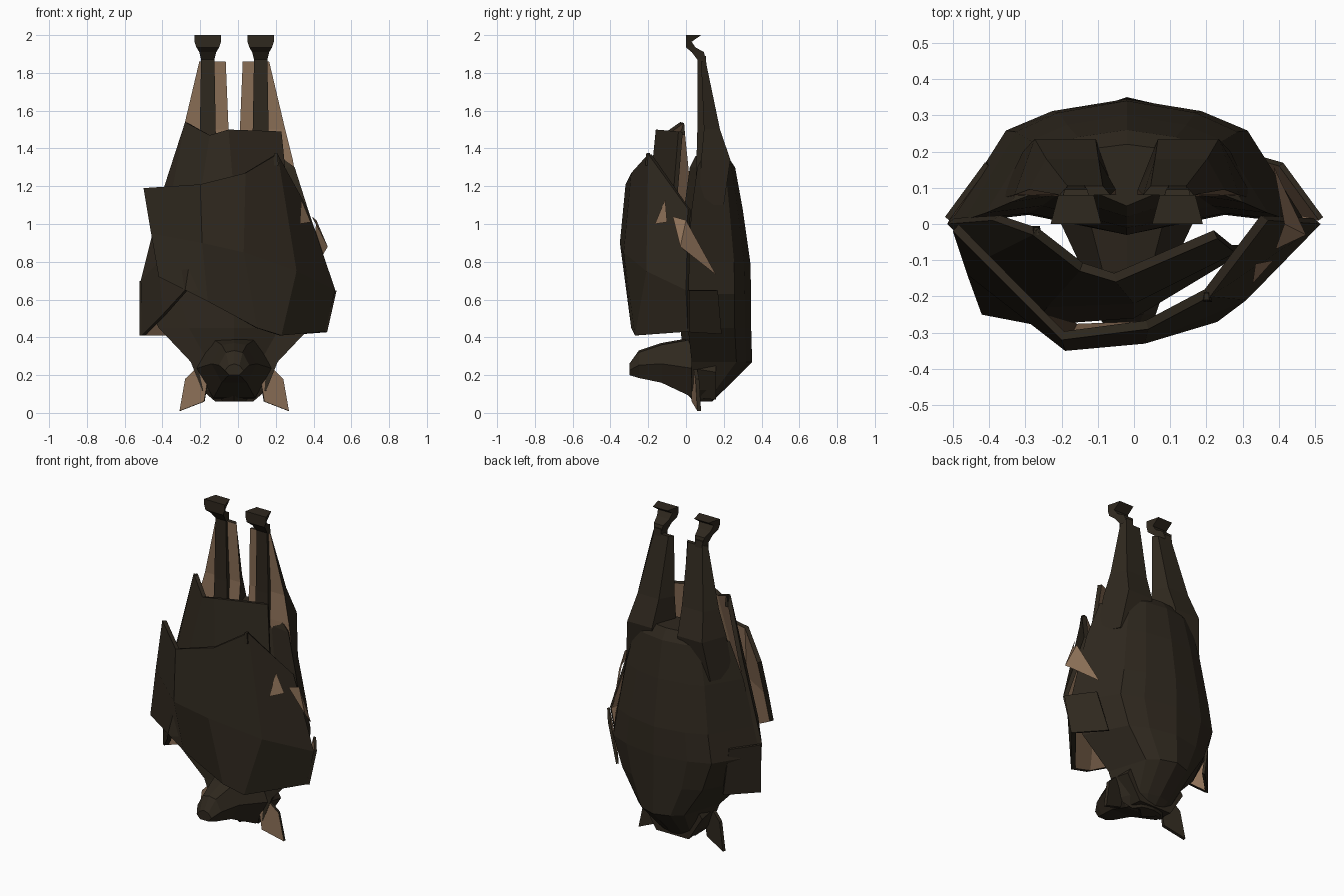
import bpy
import bmesh
from mathutils import Vector

cube = bpy.data.objects.get("Cube")
if cube:
    bpy.data.objects.remove(cube, do_unlink=True)

CENTRE = -0.02  # the body hangs slightly off the middle


def make_material(name, colour):
    mat = bpy.data.materials.new(name)
    mat.use_nodes = True
    mat.diffuse_color = (*colour, 1)
    mat.node_tree.nodes["Principled BSDF"].inputs["Base Color"].default_value = (*colour, 1)
    return mat


fur = make_material("dark brown fur", (.028, .021, .013))
skin = make_material("light brown skin", (.26, .16, .095))


def make_object(name, verts, faces, materials, closed=True):
    mesh = bpy.data.meshes.new(name)
    mesh.from_pydata([tuple(v) for v in verts], [], faces)
    for mat in materials:
        mesh.materials.append(mat)
    obj = bpy.data.objects.new(name, mesh)
    bpy.context.collection.objects.link(obj)
    if closed:
        bm = bmesh.new()
        bm.from_mesh(mesh)
        bmesh.ops.recalc_face_normals(bm, faces=bm.faces)
        bm.to_mesh(mesh)
        bm.free()
    return obj


def loft(name, rings):
    """Skin a row of equal point rings and cap both ends."""
    n = len(rings[0])
    verts = [p for ring in rings for p in ring]
    faces = [(r * n + i, r * n + (i + 1) % n, (r + 1) * n + (i + 1) % n, (r + 1) * n + i)
             for r in range(len(rings) - 1) for i in range(n)]
    faces += [tuple(range(n)), tuple(range(len(verts) - n, len(verts)))]
    return make_object(name, verts, faces, [fur])


def thin_sheet(name, verts, faces, front, back, thickness):
    """Sheet with one colour towards the front and another behind."""
    turn = 0
    for f in faces:
        a, b, c = (Vector(verts[i]) for i in f[:3])
        turn += (b - a).cross(c - a).y
    if turn > 0:
        faces = [tuple(reversed(f)) for f in faces]
    obj = make_object(name, verts, faces, [front, back], closed=False)
    solid = obj.modifiers.new("thickness", "SOLIDIFY")
    solid.thickness = thickness
    solid.offset = -1
    solid.material_offset = 1
    solid.material_offset_rim = 0 if front == fur else 1
    return obj


def wing(name, columns):
    """Wrapped wing: each column runs from its top to its bottom edge."""
    rows = len(columns[0])
    verts = [p for col in columns for p in col]
    faces = []
    for c in range(len(columns) - 1):
        for r in range(rows - 1):
            i = c * rows + r
            faces.append((i, i + 1, i + rows + 1, i + rows))
    return thin_sheet(name, verts, faces, fur, skin, .025)


# Body: rounded back, shallow chest
def body_ring(z, width, front, back):
    side = front + .01
    half = [(1, 0), (.68, .74), (.42, .9), (0, 1)]
    pts = [(x * width, side + k * (back - side)) for x, k in half]
    pts += [(-x, y) for x, y in reversed(pts[:-1])]
    pts += [(-.6 * width, front + .03), (0, front - .03), (.6 * width, front + .03)]
    return [(CENTRE + x, y, z) for x, y in pts]


body_sizes = [
    (1.36, .24, .08, .22), (1.3, .32, .05, .26), (1.08, .39, .02, .3),
    (.8, .45, 0, .34), (.63, .49, 0, .345), (.45, .4, 0, .345),
    (.27, .23, .02, .35), (.12, .17, .02, .2), (.06, .1, .07, .14),
]
loft("body", [body_ring(*s) for s in body_sizes])


# Head: rounded sections running forward to the muzzle
def head_ring(y, width, low, high):
    mid = (low + high) / 2
    pts = [(width, mid), (width * .55, high), (0, high + .01),
           (-width * .55, high), (-width, mid), (-width * .55, low), (width * .55, low)]
    return [(CENTRE + x, y, z) for x, z in pts]


loft("head", [head_ring(*s) for s in [
    (.16, .2, .07, .36), (.04, .2, .08, .39), (-.13, .12, .16, .36),
    (-.25, .08, .185, .32), (-.3, .05, .2, .25)]])


# Legs, feet and ears, repeated on both sides
def box_ring(x, half, front, back, z, taper=.7):
    return [(x - half, front, z), (x + half, front, z),
            (x + half * taper, back, z), (x - half * taper, back, z)]


for side, label in ((1, "left"), (-1, "right")):
    leg_x = CENTRE + side * .14

    # wide thigh with bare skin on its front
    thigh = loft(label + "_thigh", [box_ring(CENTRE + side * x, *s) for x, s in [
        (.19, (.16, .07, .2, 1.1, .6)), (.17, (.14, .08, .235, 1.34, .6)),
        (.15, (.12, .095, .18, 1.5, .6)), (.115, (.07, .08, .105, 1.86, .7))]])
    thigh.data.materials.append(skin)
    for face in thigh.data.polygons:
        if face.normal.y < -.7:
            face.material_index = 1

    loft(label + "_shin", [box_ring(leg_x, *s) for s in [
        (.05, .05, .12, 1.15), (.042, .06, .13, 1.5), (.035, .06, .105, 1.89)]])
    loft(label + "_foot", [box_ring(leg_x, *s) for s in [
        (.035, .06, .105, 1.87), (.045, .03, .095, 1.91), (.06, 0, .05, 1.935),
        (.07, 0, .03, 1.965), (.07, 0, .08, 2)]])

    ear = [(.13, .03, .24), (.21, .04, .23), (.26, .05, .18), (.29, .06, .01), (.16, .03, .06)]
    thin_sheet(label + "_ear", [(CENTRE + side * x, y, z) for x, y, z in ear],
               [tuple(range(len(ear)))], skin, fur, .02)

# Left wing wraps across the front, over the right one
wing("left_wing", [
    [(.37, .01, 1.08), (.515, 0, .65), (.46, .01, .43)],
    [(.21, -.2, 1.37), (.31, -.21, .75), (.23, -.27, .41)],
    [(.04, -.29, 1.27), (.03, -.33, .85), (.1, -.29, .45)],
    [(-.2, -.32, 1.21), (-.19, -.35, .9), (-.16, -.3, .59)],
    [(-.5, -.02, 1.19), (-.46, -.14, .95), (-.42, -.25, .72)],
])
wing("right_wing", [
    [(-.39, .01, 1.2), (-.515, 0, .7), (-.51, .01, .41)],
    [(-.28, -.03, 1.54), (-.42, -.1, .8), (-.4, -.12, .52)],
    [(-.15, -.13, 1.47), (-.24, -.23, .9), (-.28, -.28, .65)],
    [(-.05, -.16, 1.5), (0, -.22, .9), (0, -.26, .6)],
    [(.23, -.04, 1.49), (.28, -.08, 1), (.3, -.08, .75)],
])

# Lower corners of the wings, folded back against the body
folds = {
    "right_wing_fold": [(-.51, .01, .7), (-.51, .01, .41), (-.36, .16, .41), (-.4, .16, .7)],
    "left_wing_fold": [(.51, .01, .65), (.46, .01, .43), (.33, .18, .42), (.4, .16, .65)],
}
for name, corners in folds.items():
    thin_sheet(name, corners, [(0, 1, 2, 3)], skin, fur, .015)

# Thumb claws on the wing edges
for label, x, y, z in (("left", .2, -.2, 1.37), ("right", -.27, -.02, 1.53)):
    loft(label + "_thumb", [box_ring(x, .015, y - .015, y + .015, z - .06),
                            box_ring(x, .008, y - .01, y + .01, z + .005)])

# Bare skin patches on the left side
patches = {
    "side_patch": [(.39, -.07, 1.04), (.415, 0, 1.02), (.475, -.03, .88), (.385, .16, .73)],
    "wing_patch": [(.335, -.11, 1.13), (.327, -.165, 1), (.385, -.1, 1.01)],
}
for name, patch in patches.items():
    faces = [(0, 1, 2), (1, 3, 2)][:len(patch) - 2]
    make_object(name, patch, faces, [skin], closed=False)
